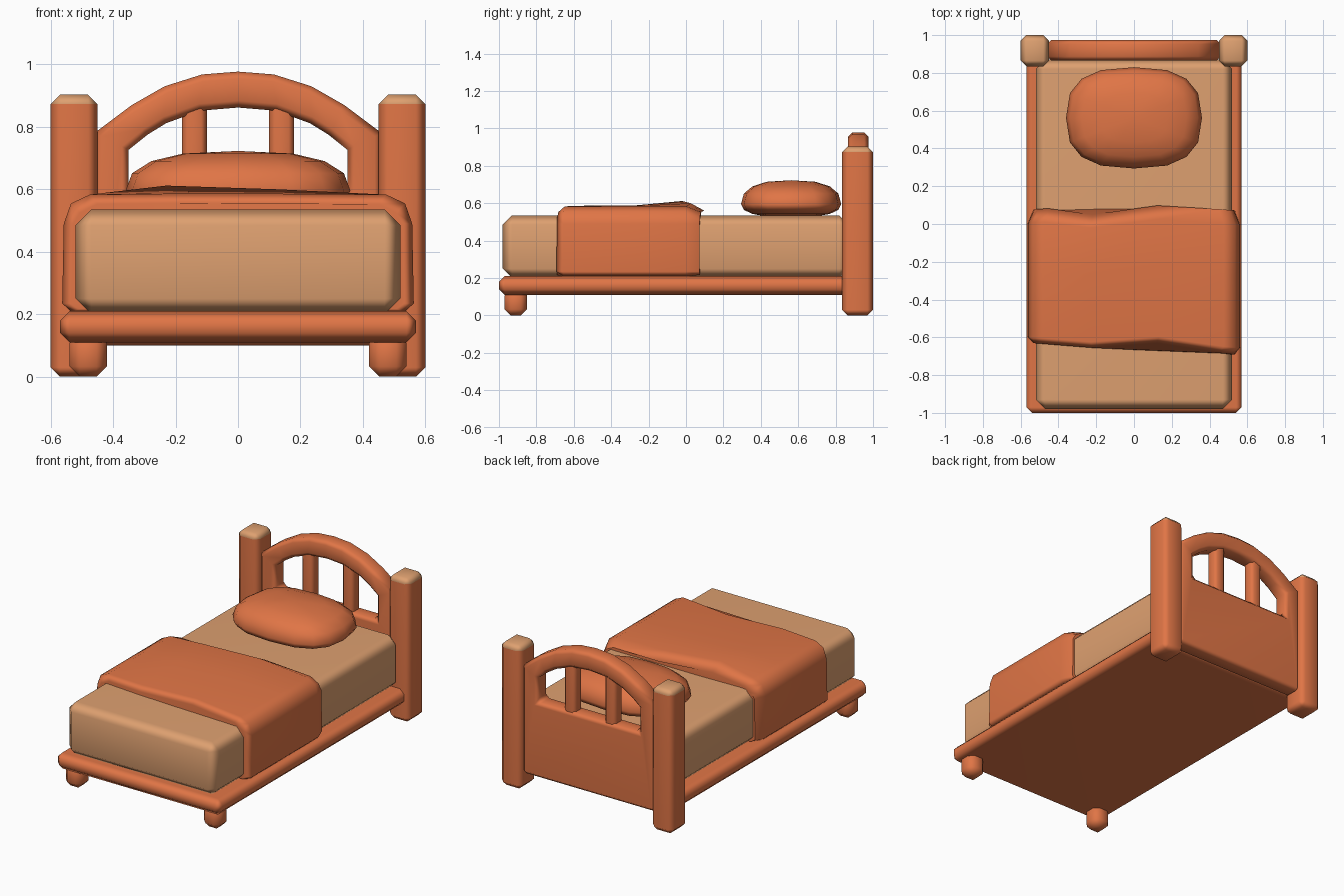
import bpy, bmesh, math

if "Cube" in bpy.data.objects:
    bpy.data.objects.remove(bpy.data.objects["Cube"])


def material(name, rgb):
    m = bpy.data.materials.new(name)
    m.diffuse_color = (*rgb, 1)
    m.use_nodes = True
    m.node_tree.nodes["Principled BSDF"].inputs["Base Color"].default_value = m.diffuse_color
    return m


ORANGE = material("orange wood and cloth", (0.745, 0.178, 0.061))
TAN = material("tan", (0.730, 0.352, 0.162))


def finish(name, bm, mats, bevel=0.0, top_z=None):
    """Bevel the sharp edges, colour faces above top_z with the second material, shade smooth."""
    bmesh.ops.recalc_face_normals(bm, faces=bm.faces)
    if bevel:
        edges = [e for e in bm.edges if e.calc_face_angle(0) > math.radians(60)]
        bmesh.ops.bevel(bm, geom=edges, offset=bevel, segments=1, affect='EDGES', clamp_overlap=True)
    me = bpy.data.meshes.new(name)
    if top_z is not None:
        for f in bm.faces:
            if f.calc_center_median().z > top_z:
                f.material_index = 1
    bm.to_mesh(me)
    bm.free()
    ob = bpy.data.objects.new(name, me)
    bpy.context.collection.objects.link(ob)
    for m in mats:
        me.materials.append(m)
    bpy.ops.object.select_all(action='DESELECT')
    ob.select_set(True)
    bpy.context.view_layer.objects.active = ob
    bpy.ops.object.shade_smooth_by_angle(angle=math.radians(62))
    wn = ob.modifiers.new("weighted normals", 'WEIGHTED_NORMAL')
    wn.keep_sharp = True
    return ob


def box(name, x, y, z, mats, bevel, top_z=None):
    bm = bmesh.new()
    bmesh.ops.create_cube(bm, size=1)
    for v in bm.verts:
        v.co = [r[0] if c < 0 else r[1] for c, r in zip(v.co, (x, y, z))]
    return finish(name, bm, mats, bevel, top_z)


def lerp(table, x):
    """Piecewise linear lookup in a list of (x, value)."""
    for (x0, a), (x1, b) in zip(table, table[1:]):
        if x <= x1:
            return a + (b - a) * (x - x0) / (x1 - x0)
    return table[-1][1]


# Bed frame and mattress
box("bed_frame", (-.57, .57), (-1, .87), (.11, .21), [ORANGE], .03)
box("mattress", (-.52, .52), (-.98, .87), (.20, .535), [TAN], .05)

# Posts with tan caps, front feet, headboard slats
for s, side in ((-1, "left"), (1, "right")):
    def span(a, b):
        return tuple(sorted((s * a, s * b)))
    box(side + "_post", span(.45, .60), (.835, 1), (0, .903), [ORANGE, TAN], .03, .875)
    box(side + "_front_foot", span(.42, .54), (-.97, -.85), (0, .14), [ORANGE], .033)
    box(side + "_slat", span(.10, .18), (.88, .96), (.52, .89), [ORANGE], .018)

# Headboard: solid panel below, arch above, ring of outer/inner outline pairs
half = [((.46, .10), (.35, .575)), ((.46, .78), (.35, .727)), ((.34, .87), (.29, .775)),
        ((.235, .93), (.23, .812)), ((.115, .968), (.12, .852))]
ring = [((-o[0], o[1]), (-i[0], i[1])) for o, i in half] + [((0, .977), (0, .862))] + half[::-1]
bm = bmesh.new()
rows = [[[bm.verts.new((x, y, z)) for x, z in pair] for pair in ring] for y in (.865, .975)]
n = len(ring)
for k in range(n):
    j = (k + 1) % n
    f, b = rows
    bm.faces.new((f[k][0], f[j][0], f[j][1], f[k][1]))
    bm.faces.new((b[k][0], b[k][1], b[j][1], b[j][0]))
    for c in (0, 1):
        bm.faces.new((f[k][c], f[j][c], b[j][c], b[k][c]))
finish("headboard", bm, [ORANGE], .022)

# Pillow: rounded, flattened super-ellipsoid
bm = bmesh.new()
bmesh.ops.create_uvsphere(bm, u_segments=16, v_segments=8, radius=1)


def puff(c, e):
    return math.copysign(abs(c) ** e, c) if abs(c) > 1e-5 else 0


for v in bm.verts:
    r = math.hypot(v.co.x, v.co.y)
    a = math.atan2(v.co.y, v.co.x)
    rr = puff(r, .75)
    z = puff(v.co.z, .85)
    v.co = (.36 * rr * puff(math.cos(a), .75), .562 + .268 * rr * puff(math.sin(a), .75),
            .595 + z * (.128 if z > 0 else .07))
finish("pillow", bm, [ORANGE])

# Blanket: draped cross-section lofted along y between two wavy hems
front = [(-.57, -.63), (-.50, -.635), (-.20, -.658), (.13, -.63), (.45, -.68), (.57, -.692)]
back = [(-.57, .075), (-.50, .085), (-.23, .05), (.13, .098), (.45, .08), (.57, .072)]
section = [(-.535, .208), (-.563, .235), (-.558, .49), (-.535, .555), (-.475, .583), (-.23, .586),
           (.13, .586), (.475, .583), (.535, .555), (.558, .49), (.563, .235), (.535, .208)]
bm = bmesh.new()
loops = []
for t, inset, lift in ((0, .03, 0), (.045, 0, 0), (.55, 0, .1), (.90, 0, 1), (1, .03, .3)):
    loop = []
    for x, z in section:
        y0, y1 = lerp(front, x), lerp(back, x)
        peak = lift * (.026 if x == -.23 else .014 if x == .13 else 0)
        sx = 1 - inset / .565
        zz = z + peak - (inset if z > .5 else -inset * .3 if z < .22 else 0)
        loop.append(bm.verts.new((x * sx, y0 + (y1 - y0) * t, zz)))
    loops.append(loop)
m = len(section)
for a, b in zip(loops, loops[1:]):
    for k in range(m):
        j = (k + 1) % m
        bm.faces.new((a[k], a[j], b[j], b[k]))
bm.faces.new(loops[0])
bm.faces.new(loops[-1])
finish("blanket", bm, [ORANGE])
